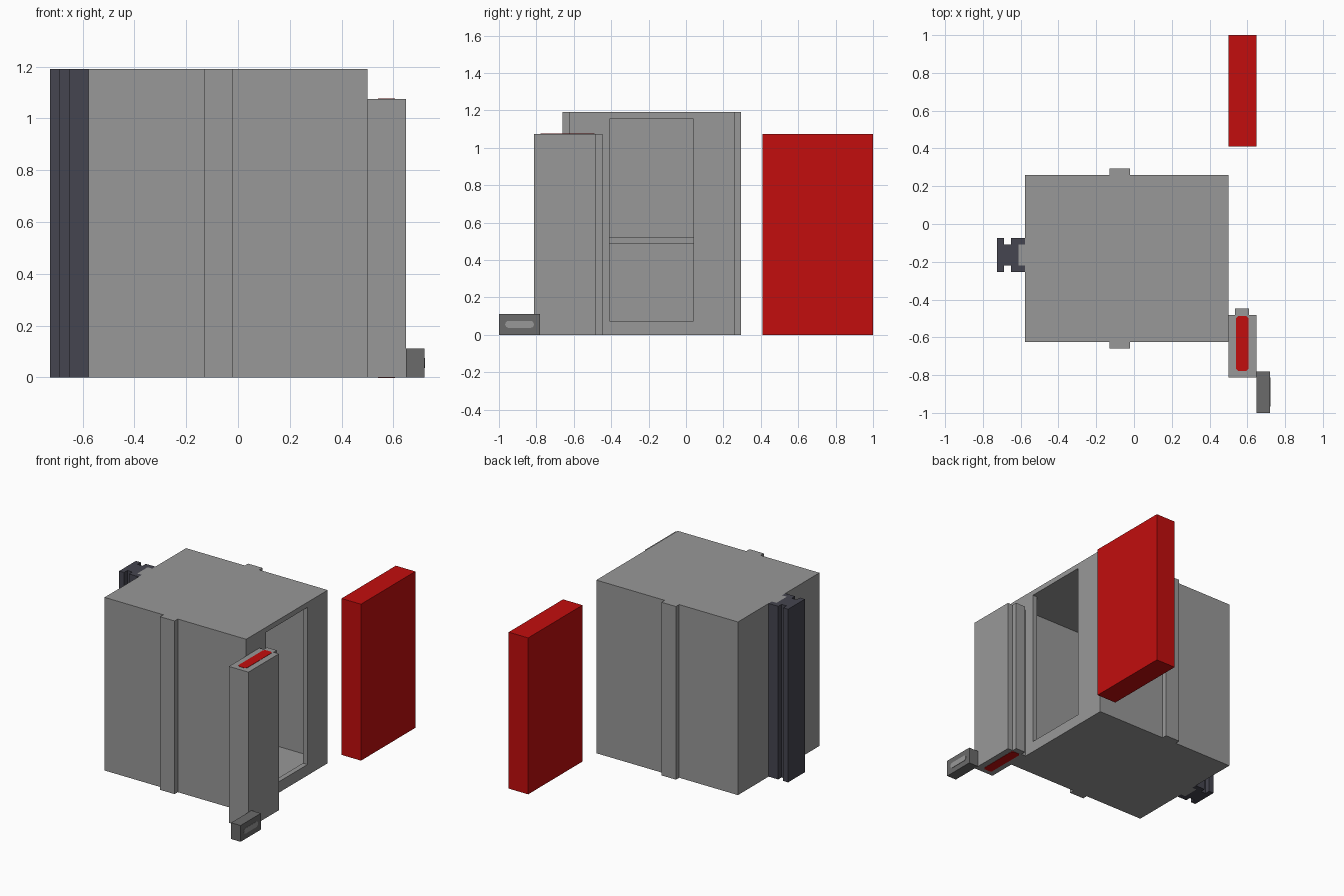
import bpy
import bmesh
import math

old = bpy.data.objects.get("Cube")
if old:
    bpy.data.objects.remove(old, do_unlink=True)


def material(name, r, g, b):
    m = bpy.data.materials.new(name)
    m.diffuse_color = (r, g, b, 1)
    m.use_nodes = True
    m.node_tree.nodes["Principled BSDF"].inputs["Base Color"].default_value = (r, g, b, 1)
    return m


GREY = material("light grey", 0.315, 0.315, 0.315)
MID = material("mid grey", 0.145, 0.145, 0.145)
DARK = material("dark slate", 0.06, 0.06, 0.08)
RED = material("red", 0.54, 0.004, 0.004)


def prism(name, outline, depth, mat):
    """Extrude a closed outline of 3D points along the depth vector."""
    bm = bmesh.new()
    face = bm.faces.new([bm.verts.new(p) for p in outline])
    ext = bmesh.ops.extrude_face_region(bm, geom=[face])
    moved = [g for g in ext["geom"] if isinstance(g, bmesh.types.BMVert)]
    bmesh.ops.translate(bm, verts=moved, vec=depth)
    bmesh.ops.recalc_face_normals(bm, faces=bm.faces)
    mesh = bpy.data.meshes.new(name)
    bm.to_mesh(mesh)
    bm.free()
    mesh.materials.append(mat)
    ob = bpy.data.objects.new(name, mesh)
    bpy.context.collection.objects.link(ob)
    return ob


def box(name, x0, x1, y0, y1, z0, z1, mat):
    base = [(x0, y0, z0), (x1, y0, z0), (x1, y1, z0), (x0, y1, z0)]
    return prism(name, base, (0, 0, z1 - z0), mat)


def cut(target, cutter):
    mod = target.modifiers.new("cut", "BOOLEAN")
    mod.operation = "DIFFERENCE"
    mod.solver = "EXACT"
    mod.object = cutter
    bpy.context.view_layer.objects.active = target
    bpy.ops.object.modifier_apply(modifier=mod.name)
    bpy.data.objects.remove(cutter, do_unlink=True)


T = 0.035      # wall thickness
H = 1.19       # body height
HP = 1.075     # post and panel height
X0, X1, Y0, Y1 = -0.577, 0.5, -0.625, 0.26

# Hollow body with a doorway in its +x side
body = box("body", X0, X1, Y0, Y1, 0, H, GREY)
cut(body, box("cavity", X0 + T, X1 - T, Y0 + T, Y1 - T, T, H - T, GREY))
cut(body, box("doorway", X1 - 2 * T, X1 + 0.1, -0.41, 0.04, 0.075, H - T, GREY))

# Shelf at the back of the cavity
box("shelf", X0 + T, 0.0, Y0 + T, Y1 - T, 0.485, 0.52, GREY)

# Vertical ribs on three sides
box("front_rib", -0.13, -0.02, Y0 - T, Y0, 0, H, GREY)
box("back_rib", -0.13, -0.02, Y1, Y1 + T, 0, H, GREY)
box("side_rib", X0 - T, X0, -0.22, -0.108, 0, H, GREY)

# Grooved rail that clips over the side rib
half = [(X0, 0.056), (X0 - T, 0.056)]
outer = [(X0, 0.091), (-0.65, 0.091), (-0.65, 0.055), (-0.688, 0.055),
         (-0.688, 0.091), (-0.725, 0.091)]
top = half[::-1] + outer
loop = top + [(x, -y) for x, y in reversed(top)]
prism("rail", [(x, y - 0.164, 0) for x, y in loop], (0, 0, H), DARK)

# Post with its own rib and a red core showing at both ends
box("post", 0.5, 0.648, -0.812, -0.482, 0, HP, GREY)
box("post_rib", 0.535, 0.608, -0.482, -0.447, 0, HP, GREY)
c = 0.012
core = [(0.54 + c, -0.778), (0.606 - c, -0.778), (0.606, -0.778 + c), (0.606, -0.488 - c),
        (0.606 - c, -0.488), (0.54 + c, -0.488), (0.54, -0.488 - c), (0.54, -0.778 + c)]
for label, z in (("top", HP - 0.002), ("bottom", -0.002)):
    prism("post_core_" + label, [(x, y, z) for x, y in core], (0, 0, 0.004), RED)

# Foot block with a rounded slot plate
box("foot_block", 0.648, 0.72, -1.0, -0.78, 0, 0.112, MID)
r = 0.019
slot = []
for cy, start in ((-0.832, -90), (-0.948, 90)):
    for i in range(9):
        a = math.radians(start + i * 22.5)
        slot.append((0.718, cy + r * math.cos(a), 0.056 + r * math.sin(a)))
prism("foot_slot", slot, (0.004, 0, 0), GREY)

# Free-standing red panel
box("red_panel", 0.5, 0.648, 0.41, 1.0, 0, HP, RED)
